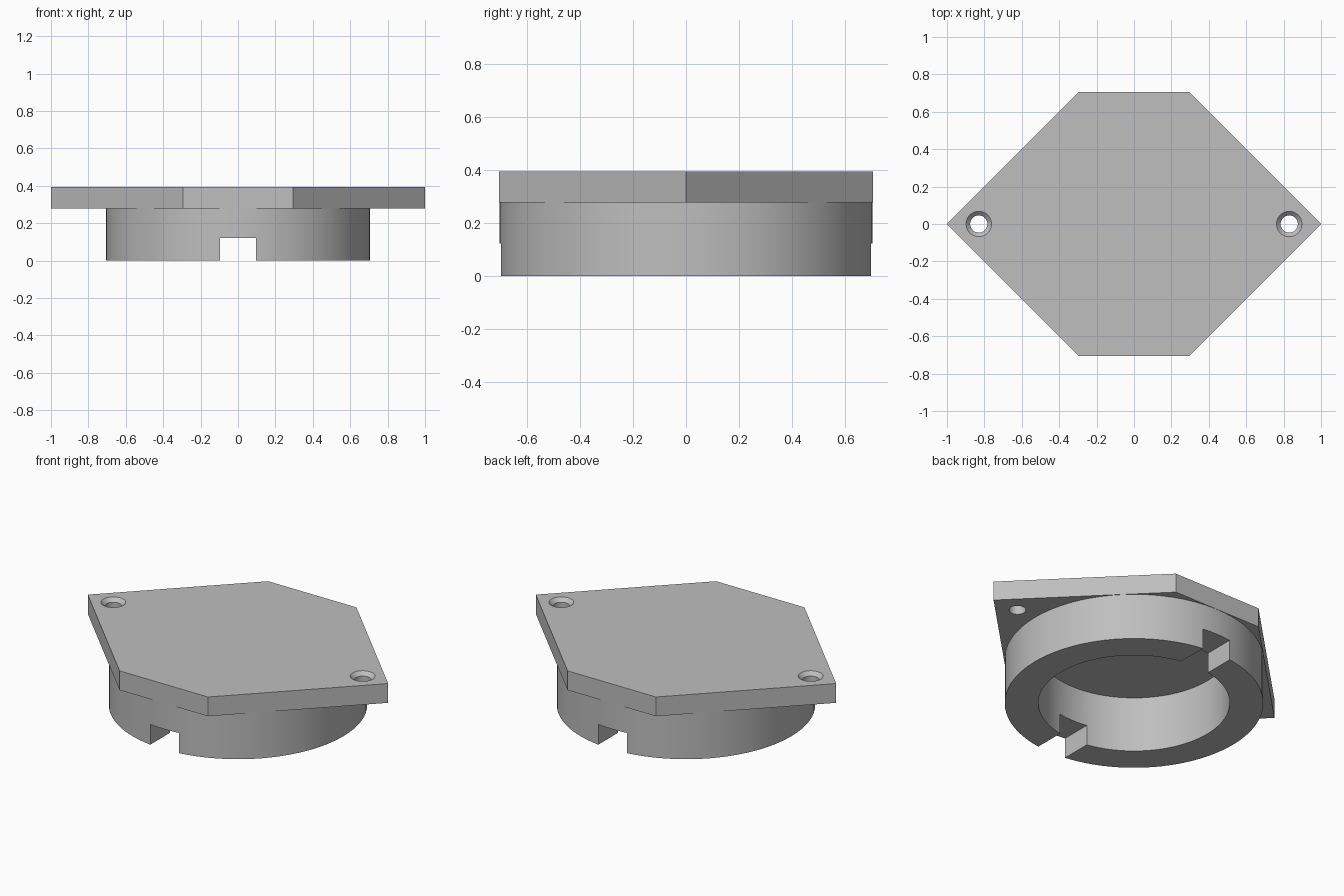
import bpy
import bmesh
import math

if "Cube" in bpy.data.objects:
    bpy.data.objects.remove(bpy.data.objects["Cube"], do_unlink=True)

PLATE_Z, TOP, POCKET_Z = 0.278, 0.394, 0.334
OUTER_R, BORE_R = 0.705, 0.522
HALF_Y, CORNER_X = 0.706, 0.294

grey = bpy.data.materials.new("satin grey")
grey.use_nodes = True
colour = (0.52, 0.52, 0.52, 1)
grey.diffuse_color = colour
grey.node_tree.nodes["Principled BSDF"].inputs["Base Color"].default_value = colour


def finish(bm, name):
    bmesh.ops.recalc_face_normals(bm, faces=bm.faces[:])
    mesh = bpy.data.meshes.new(name)
    bm.to_mesh(mesh)
    bm.free()
    obj = bpy.data.objects.new(name, mesh)
    bpy.context.collection.objects.link(obj)
    mesh.materials.append(grey)
    return obj


def lathe(name, profile, x=0.0, sides=96):
    """Closed solid made of stacked circles, given as (radius, z)."""
    bm = bmesh.new()
    rings = []
    for r, z in profile:
        angles = [math.tau * i / sides for i in range(sides)]
        rings.append([bm.verts.new((x + r * math.cos(a), r * math.sin(a), z)) for a in angles])
    for low, high in zip(rings, rings[1:]):
        for i in range(sides):
            j = (i + 1) % sides
            bm.faces.new((low[i], low[j], high[j], high[i]))
    bm.faces.new(rings[0][::-1])
    bm.faces.new(rings[-1])
    return finish(bm, name)


def prism(name, outline, z0, z1):
    bm = bmesh.new()
    face = bm.faces.new([bm.verts.new((x, y, z0)) for x, y in outline])
    out = bmesh.ops.extrude_face_region(bm, geom=[face], use_keep_orig=True)
    for v in out["geom"]:
        if isinstance(v, bmesh.types.BMVert):
            v.co.z = z1
    return finish(bm, name)


def cut(obj, cutters):
    bpy.context.view_layer.objects.active = obj
    for cutter in cutters:
        mod = obj.modifiers.new("cut", "BOOLEAN")
        mod.operation = "DIFFERENCE"
        mod.solver = "EXACT"
        mod.object = cutter
        bpy.ops.object.modifier_apply(modifier=mod.name)
    for cutter in cutters:
        bpy.data.objects.remove(cutter, do_unlink=True)
    bpy.ops.object.select_all(action="DESELECT")
    obj.select_set(True)
    bpy.ops.object.shade_smooth_by_angle(angle=math.radians(30))


# Six-sided mounting plate with a shallow pocket and two countersunk holes
outline = [(1, 0), (CORNER_X, HALF_Y), (-CORNER_X, HALF_Y),
           (-1, 0), (-CORNER_X, -HALF_Y), (CORNER_X, -HALF_Y)]
plate = prism("mounting_plate", outline, PLATE_Z, TOP)
hole = [(0.046, 0.2), (0.046, TOP - 0.022), (0.068, TOP), (0.068, TOP + 0.1)]
cutters = [lathe("screw_hole_cutter", hole, side * 0.83, 48) for side in (-1, 1)]
cutters.append(lathe("pocket_cutter", [(BORE_R, 0.1), (BORE_R, POCKET_Z)]))
cut(plate, cutters)

# Round collar below, with a slot through its front and back walls
collar = lathe("collar_ring", [(OUTER_R, 0), (OUTER_R, PLATE_Z)])
bore = lathe("bore_cutter", [(BORE_R, -0.1), (BORE_R, 0.5)])
slot = prism("slot_cutter", [(-0.095, -1), (0.095, -1), (0.095, 1), (-0.095, 1)], -0.1, 0.122)
cut(collar, [bore, slot])
